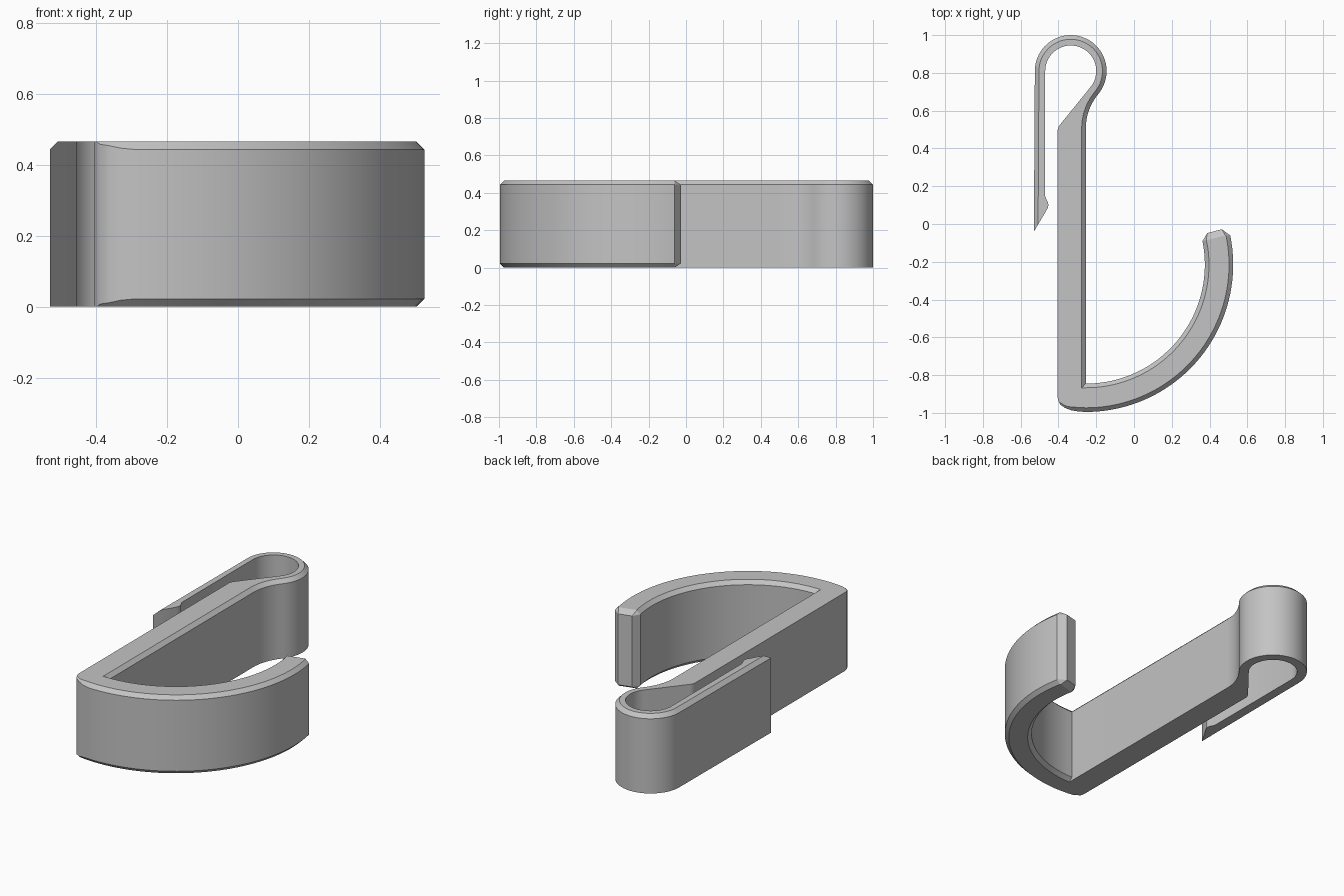
import bpy, bmesh, math
from mathutils import Vector

cube = bpy.data.objects.get("Cube")
if cube:
    bpy.data.objects.remove(cube, do_unlink=True)

HEIGHT = 0.465
CHAMFER = 0.022
outline = []          # x, y, top chamfer and bottom chamfer of the edge that follows


def add(x, y, top=0.0, bottom=0.0):
    outline.append((Vector((x, y)), top, bottom))


def arc(cx, cy, radius, start, end, steps, top=0.0, bottom=0.0):
    for i in range(steps + 1):
        a = math.radians(start + (end - start) * i / steps)
        add(cx + radius * math.cos(a), cy + radius * math.sin(a), top, bottom)


# Hook: outer curve, cut tip, inner curve
arc(-0.255, -0.215, 0.78, -90, 11.4, 40, CHAMFER, CHAMFER)
outline[-1] = (outline[-1][0], 0.015, 0.015)
add(0.465, -0.028, 0.036, 0.036)
add(0.388, -0.048, 0.015, 0.015)
arc(-0.255, -0.215, 0.63, 11.4, -90, 40, CHAMFER, CHAMFER)
outline[-1] = (outline[-1][0], CHAMFER, 0.0)

# Plate front face, neck and outside of the spring loop
arc(0.025, 0.507, 0.28, 180, 140, 10, CHAMFER)
arc(-0.335, 0.81, 0.19, -36, 180, 40, CHAMFER)

# Clip arm with its barb
add(-0.53, -0.04)
add(-0.457, 0.083)
add(-0.453, 0.1)
add(-0.456, 0.115)
add(-0.47, 0.145)

# Inside of the loop, thickened neck and plate back
arc(-0.335, 0.81, 0.135, 180, -40, 40)
arc(-0.345, 0.488, 0.06, 140, 180, 5)

# Rounded heel where the hook chamfer fades in
heel = [(-0.405, -0.915), (-0.4, -0.938), (-0.389, -0.957),
        (-0.365, -0.974), (-0.33, -0.987), (-0.29, -0.993)]
for i, (x, y) in enumerate(heel):
    depth = CHAMFER * min(1, max(0, i - 1) / 3)
    add(x, y, depth, depth)


def inset(i, side):
    """Inset position and chamfer height of one outline corner."""
    p = outline[i][0]
    before, after = outline[i - 1], outline[(i + 1) % len(outline)]
    d1, d2 = before[side], outline[i][side]
    e1, e2 = (p - before[0]).normalized(), (after[0] - p).normalized()
    n1, n2 = Vector((-e1.y, e1.x)), Vector((-e2.y, e2.x))
    cross = n1.x * n2.y - n1.y * n2.x
    if abs(cross) < 0.4:
        depth = (d1 + d2) / 2
        return p + (n1 + n2).normalized() * depth, depth
    x = (d1 * n2.y - d2 * n1.y) / cross
    y = (n1.x * d2 - n2.x * d1) / cross
    return p + Vector((x, y)), min(CHAMFER, max(d1, d2))


# Stack four rings and close them
bm = bmesh.new()
rings = [[], [], [], []]
for i, (p, _, _) in enumerate(outline):
    top, top_drop = inset(i, 1)
    bottom, bottom_rise = inset(i, 2)
    levels = [(bottom, 0), (p, bottom_rise), (p, HEIGHT - top_drop), (top, HEIGHT)]
    for ring, (q, z) in zip(rings, levels):
        ring.append(bm.verts.new((q.x, q.y, z)))
count = len(outline)
for low, high in zip(rings, rings[1:]):
    for i in range(count):
        j = (i + 1) % count
        bm.faces.new((low[i], low[j], high[j], high[i]))
bm.faces.new(rings[3])
bm.faces.new(rings[0][::-1])
bmesh.ops.remove_doubles(bm, verts=bm.verts[:], dist=0.0002)
bmesh.ops.recalc_face_normals(bm, faces=bm.faces[:])

mesh = bpy.data.meshes.new("clip_hook")
bm.to_mesh(mesh)
bm.free()
hook = bpy.data.objects.new("clip_hook", mesh)
bpy.context.collection.objects.link(hook)

# Single grey plastic
grey = bpy.data.materials.new("grey_plastic")
grey.use_nodes = True
colour = (0.55, 0.55, 0.55, 1)
grey.diffuse_color = colour
grey.node_tree.nodes["Principled BSDF"].inputs["Base Color"].default_value = colour
mesh.materials.append(grey)

bpy.ops.object.select_all(action="DESELECT")
hook.select_set(True)
bpy.context.view_layer.objects.active = hook
bpy.ops.object.shade_smooth_by_angle(angle=math.radians(28))
